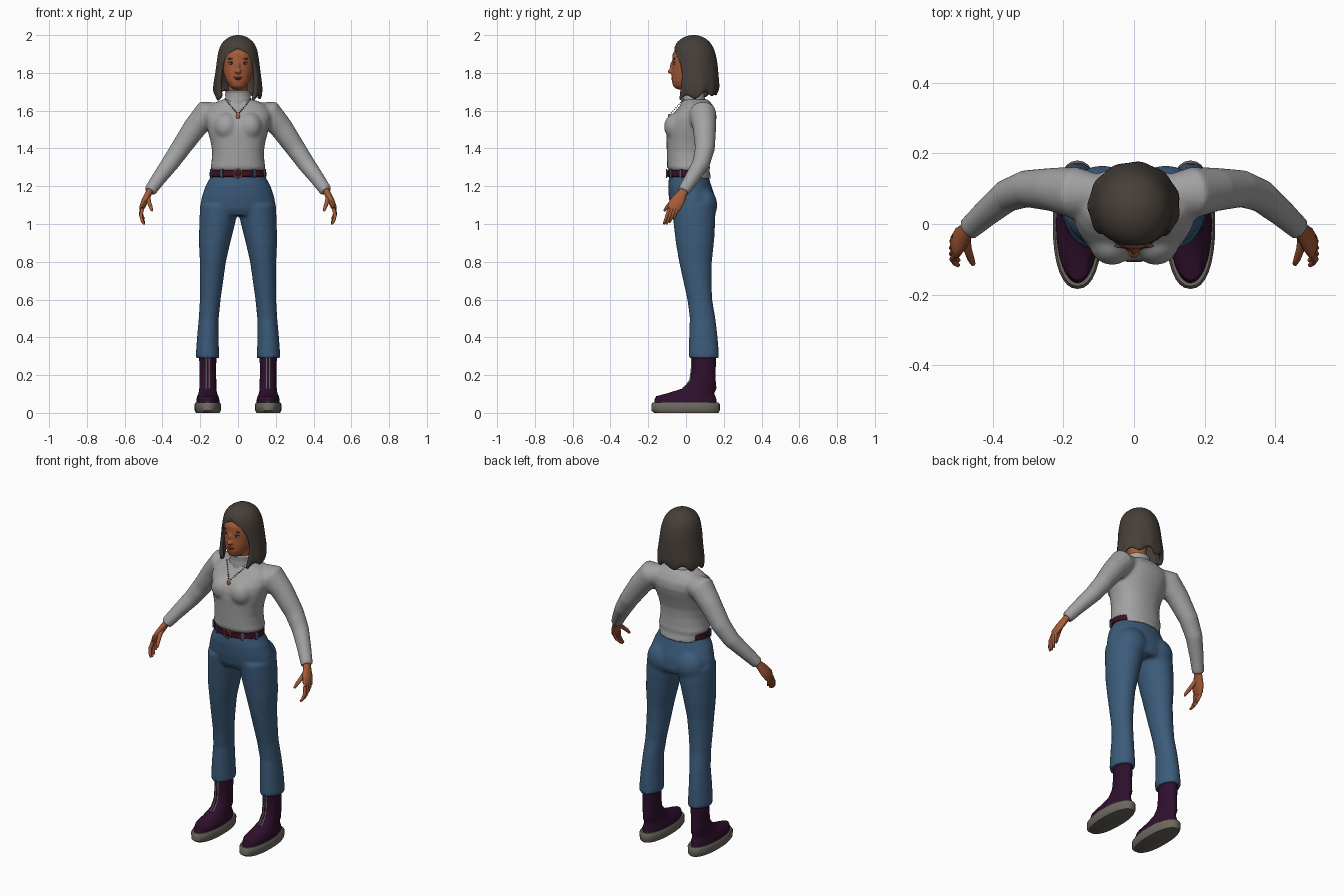
import bpy, bmesh, math
from mathutils import Vector, Matrix

cube = bpy.data.objects.get("Cube")
if cube:
    bpy.data.objects.remove(cube, do_unlink=True)


def material(name, *rgb):
    mat = bpy.data.materials.new(name)
    mat.use_nodes = True
    color = (*rgb, 1)
    mat.diffuse_color = color
    mat.node_tree.nodes["Principled BSDF"].inputs["Base Color"].default_value = color
    return mat


KNIT = material("grey knit", .36, .36, .36)
DENIM = material("blue denim", .045, .105, .195)
HAIR = material("dark brown hair", .062, .049, .04)
SKIN = material("brown skin", .38, .105, .04)
PLUM = material("plum leather", .028, .005, .026)
RUBBER = material("grey rubber", .15, .14, .115)
MAROON = material("maroon leather", .045, .006, .017)
COPPER = material("copper", .5, .12, .05)
SILVER = material("silver white", .5, .48, .5)
LIP = material("lip red", .24, .045, .025)


def power(value, e):
    return math.copysign(abs(value) ** e, value)


def bridge(bm, rings):
    """Skin a list of closed rings and cap both ends."""
    loops = [[bm.verts.new(p) for p in ring] for ring in rings]
    count = len(loops[0])
    for a, b in zip(loops, loops[1:]):
        for i in range(count):
            j = (i + 1) % count
            bm.faces.new((a[i], a[j], b[j], b[i]))
    bm.faces.new(loops[0])
    bm.faces.new(loops[-1])


def loft(bm, sections, x=0, e=1, n=32):
    """Level ellipses, each given as z, y, half width, half depth."""
    turns = [math.tau * i / n for i in range(n)]
    bridge(bm, [[(x + rx * power(math.sin(a), e), y - ry * power(math.cos(a), e), z)
                 for a in turns] for z, y, rx, ry in sections])


def tube(bm, points, side=1, n=16):
    """Ellipses square to a path, each given as x, y, z, depth radius, other radius."""
    path = [Vector((p[0] * side, p[1], p[2])) for p in points]
    rings = []
    for i, (center, p) in enumerate(zip(path, points)):
        t = (path[min(i + 1, len(path) - 1)] - path[max(i - 1, 0)]).normalized()
        ref = Vector((0, 1, 0))
        u = (ref - t * ref.dot(t)).normalized()
        v = t.cross(u)
        rings.append([center + u * p[3] * math.cos(math.tau * k / n)
                      + v * p[-1] * math.sin(math.tau * k / n) for k in range(n)])
    bridge(bm, rings)


def ball(bm, center, size, tilt=0):
    matrix = (Matrix.Translation(center) @ Matrix.Rotation(tilt, 4, 'Y')
              @ Matrix.Diagonal((*size, 1)))
    bmesh.ops.create_uvsphere(bm, u_segments=20, v_segments=12, radius=1, matrix=matrix)


def finish(bm, name, mat, voxel=0, smooth=4):
    bmesh.ops.recalc_face_normals(bm, faces=bm.faces)
    mesh = bpy.data.meshes.new(name)
    bm.to_mesh(mesh)
    bm.free()
    mesh.materials.append(mat)
    obj = bpy.data.objects.new(name, mesh)
    bpy.context.collection.objects.link(obj)
    if voxel:
        # Fuse overlapping volumes into one soft surface
        remesh = obj.modifiers.new("fuse", 'REMESH')
        remesh.mode = 'VOXEL'
        remesh.voxel_size = voxel
        remesh.use_smooth_shade = True
        relax = obj.modifiers.new("relax", 'SMOOTH')
        relax.iterations = smooth
    else:
        bpy.ops.object.select_all(action='DESELECT')
        obj.select_set(True)
        bpy.context.view_layer.objects.active = obj
        bpy.ops.object.shade_smooth_by_angle(angle=math.radians(45))
    return obj


SIDES = (("left", 1), ("right", -1))

# Sweater: torso, bust and sleeves fused
bm = bmesh.new()
loft(bm, [(1.24, .03, .132, .105), (1.285, .017, .138, .106), (1.297, .014, .148, .114),
          (1.32, .012, .141, .112), (1.38, .01, .137, .112), (1.43, .011, .144, .114),
          (1.48, .017, .157, .122), (1.52, .025, .166, .127), (1.56, .038, .175, .124),
          (1.6, .052, .172, .106), (1.635, .056, .14, .082), (1.66, .05, .08, .065)], e=.9)
for _, s in SIDES:
    ball(bm, (s * .062, -.045, 1.515), (.068, .072, .075))
    tube(bm, [(.1, .085, 1.59, .055), (.165, .088, 1.585, .073), (.23, .098, 1.508, .062),
              (.305, .1, 1.4, .053), (.36, .08, 1.32, .047), (.42, .03, 1.24, .039),
              (.468, -.014, 1.172, .033)], s, 24)
finish(bm, "sweater", KNIT, .01)

# Folded collar
bm = bmesh.new()
loft(bm, [(1.62, .042, .082, .075), (1.645, .04, .07, .064), (1.66, .038, .072, .066),
          (1.67, .037, .066, .06), (1.685, .036, .068, .062), (1.7, .035, .066, .06),
          (1.707, .034, .056, .05)])
finish(bm, "collar", KNIT)

# Trousers: hips, seat and legs fused
bm = bmesh.new()
loft(bm, [(1.28, .015, .135, .098), (1.25, .015, .146, .105), (1.2, .02, .173, .115),
          (1.14, .032, .193, .123), (1.08, .04, .202, .12), (1.045, .043, .19, .105)])
legs = [(1.1, .1, .04, .1, .115), (1.02, .108, .044, .097, .112), (.9, .124, .047, .083, .101),
        (.8, .133, .05, .069, .087), (.7, .14, .06, .062, .075), (.6, .147, .073, .055, .066),
        (.5, .155, .088, .053, .068), (.4, .16, .092, .057, .076), (.29, .162, .095, .063, .081)]
for _, s in SIDES:
    ball(bm, (s * .09, .088, 1.1), (.092, .078, .095))
    bridge(bm, [[(s * x + rx * math.sin(k * math.tau / 28), y - ry * math.cos(k * math.tau / 28), z)
                 for k in range(28)] for z, x, y, rx, ry in legs])
finish(bm, "trousers", DENIM, .01)

# Belt, belt loops and buckle
bm = bmesh.new()
loft(bm, [(1.25, .012, .148, .107), (1.253, .012, .151, .11),
          (1.283, .012, .149, .11), (1.286, .012, .145, .107)], n=48)
finish(bm, "belt", MAROON)
bm = bmesh.new()
for a in (-1.2, -.6, .6, 1.2):
    spot = (.151 * math.sin(a), .012 - .11 * math.cos(a), 1.267)
    bmesh.ops.create_cube(bm, size=1, matrix=Matrix.Translation(spot)
                          @ Matrix.Rotation(a, 4, 'Z') @ Matrix.Diagonal((.014, .01, .046, 1)))
finish(bm, "belt_loops", DENIM)
bpy.ops.mesh.primitive_torus_add(location=(0, -.103, 1.267), rotation=(math.pi / 2, 0, 0),
                                 major_radius=.021, minor_radius=.004,
                                 major_segments=24, minor_segments=8)
buckle = bpy.context.object
buckle.name = "buckle"
buckle.data.materials.append(COPPER)
bpy.ops.object.shade_smooth()

# Necklace beads and pendant
bm = bmesh.new()
for _, s in SIDES:
    for i in range(10):
        f = i / 9
        ball(bm, (s * .066 * (1 - f), -.012 - .074 * f, 1.66 - .08 * f), (.0035,) * 3)
ball(bm, (0, -.089, 1.57), (.011, .007, .013))
finish(bm, "necklace", COPPER)

# Boots, soles and laces
for label, s in SIDES:
    x = s * .16
    bm = bmesh.new()
    loft(bm, [(.04, -.002, .061, .166), (.07, -.003, .061, .164), (.088, -.002, .056, .157),
              (.104, .025, .049, .124), (.13, .073, .045, .088), (.17, .09, .045, .067),
              (.23, .094, .044, .063), (.31, .096, .046, .064)], x)
    finish(bm, label + "_boot", PLUM)
    bm = bmesh.new()
    loft(bm, [(0, .002, .062, .17), (.012, -.002, .069, .181),
              (.045, -.002, .07, .182), (.055, -.002, .064, .174)], x, .88)
    finish(bm, label + "_sole", RUBBER)
    bm = bmesh.new()
    for dx in (-.008, .008):
        tube(bm, [(x + dx, y, z, .003, .003) for y, z in
                  ((.03, .295), (.028, .23), (.021, .175), (.002, .148), (-.02, .127))], n=8)
    finish(bm, label + "_laces", SILVER)

# Hands with curled fingers
for label, s in SIDES:
    bm = bmesh.new()
    tube(bm, [(.455, .0, 1.195, .024, .02), (.472, -.018, 1.165, .025, .018),
              (.492, -.042, 1.125, .037, .018), (.506, -.063, 1.092, .038, .015),
              (.508, -.07, 1.078, .03, .008)], s)
    for i in (-1.5, -.5, .5, 1.5):
        k = Vector((.506, -.062 - .017 * i, 1.096 - .009 * i))
        reach = 1.05 - .1 * abs(i)
        steps = ((0, 0, 0, .01), (.009, -.014, -.042, .009), (.001, -.026, -.075, .008),
                 (-.009, -.033, -.09, .006), (-.011, -.034, -.094, .002))
        tube(bm, [(*(k + Vector(p[:3]) * reach), p[3], p[3]) for p in steps], s, 10)
    tube(bm, [(.478, -.03, 1.15, .014), (.472, -.07, 1.118, .012), (.462, -.1, 1.09, .01),
              (.456, -.113, 1.072, .007), (.454, -.116, 1.067, .002)], s, 10)
    finish(bm, label + "_hand", SKIN)

# Head, nose and neck fused
bm = bmesh.new()
loft(bm, [(1.713, -.02, .022, .028), (1.728, -.02, .042, .047), (1.755, -.009, .06, .066),
          (1.79, .007, .074, .083), (1.83, .015, .082, .089), (1.87, .018, .087, .091),
          (1.9, .02, .086, .091), (1.93, .025, .071, .08), (1.96, .03, .045, .05)])
loft(bm, [(1.64, .035, .05, .048), (1.77, .03, .05, .048)])
ball(bm, (0, -.078, 1.808), (.017, .019, .013))
ball(bm, (0, -.072, 1.832), (.01, .014, .03))
finish(bm, "head", SKIN, .005, 3)

# Face details
bm = bmesh.new()
ball(bm, (0, -.069, 1.775), (.025, .009, .005))
ball(bm, (0, -.068, 1.767), (.021, .01, .006))
finish(bm, "lips", LIP)
for label, s in SIDES:
    for part, mat, spot, size, tilt in (
            ("_eye", SILVER, (.035, -.06, 1.85), (.015, .008, .006), 0),
            ("_iris", PLUM, (.035, -.066, 1.85), (.006, .003, .006), 0),
            ("_eyelid", HAIR, (.035, -.062, 1.857), (.018, .006, .003), .1),
            ("_eyebrow", HAIR, (.036, -.062, 1.876), (.021, .006, .004), .1)):
        bm = bmesh.new()
        ball(bm, (s * spot[0], spot[1], spot[2]), size, s * tilt)
        finish(bm, label + part, mat)

# Hair: bob with a face opening; each row is z, y, half width, half depth, opening angle
rows = [(2.003, .04, 0, 0, 0), (1.993, .04, .045, .048, 0), (1.968, .04, .08, .086, 0),
        (1.935, .04, .099, .105, 0), (1.905, .043, .107, .113, .42), (1.87, .045, .112, .119, .76),
        (1.83, .047, .116, .122, .9), (1.78, .05, .123, .123, .93), (1.725, .052, .132, .126, .85),
        (1.685, .05, .129, .122, .78), (1.672, .05, .122, .114, .76)]
bm = bmesh.new()
grid = []
for z, y, rx, ry, gap in rows:
    drop = max(0, 1.8 - z)
    line = []
    for i in range(41):
        a = gap + (math.tau - 2 * gap) * i / 40
        wave = 1 + .25 * drop * math.sin(11 * a)
        tip = drop * (.12 * math.sin(7 * a) - .15 * math.cos(a)) if z < 1.7 else 0
        line.append(bm.verts.new((rx * wave * math.sin(a), y - ry * wave * math.cos(a), z + tip)))
    grid.append(line)
for a, b in zip(grid, grid[1:]):
    for i in range(40):
        bm.faces.new((a[i], b[i], b[i + 1], a[i + 1]))
bmesh.ops.remove_doubles(bm, verts=bm.verts, dist=.0005)
hair = finish(bm, "hair", HAIR)
shell = hair.modifiers.new("thickness", 'SOLIDIFY')
shell.thickness = .022
shell.offset = -1
hair.modifiers.new("soften", 'SUBSURF').levels = 1
